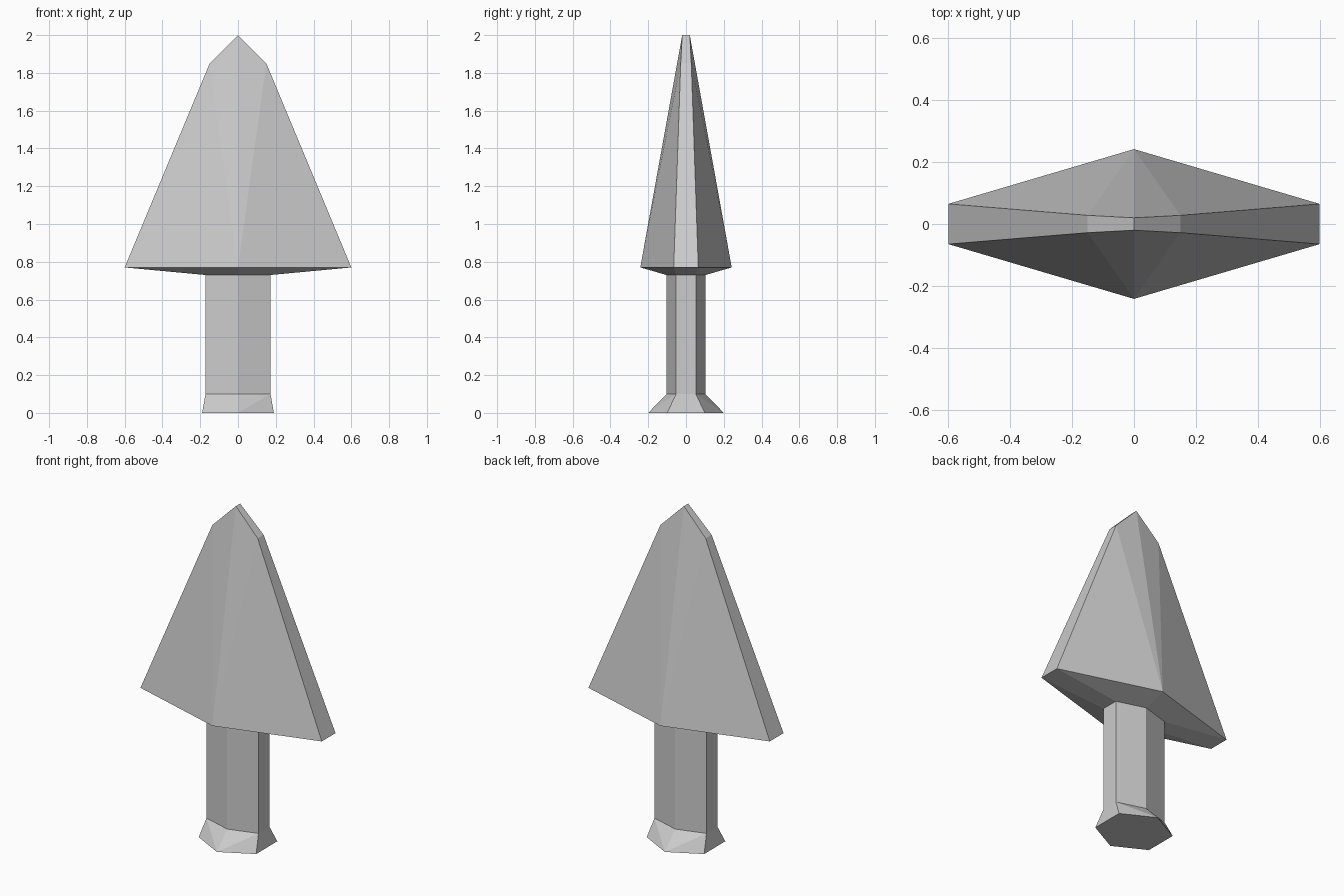
import bpy
import bmesh

cube = bpy.data.objects.get("Cube")
if cube:
    bpy.data.objects.remove(cube, do_unlink=True)

grey = bpy.data.materials.new("light grey")
grey.use_nodes = True
colour = (0.6, 0.6, 0.6, 1)
grey.diffuse_color = colour
grey.node_tree.nodes["Principled BSDF"].inputs["Base Color"].default_value = colour


def hexagon(bm, z, half_width, side, ridge):
    """Ring with a ridge front and back and a narrow flat on each side."""
    a, b, c = half_width, side, ridge
    points = [(0, -c), (a, -b), (a, b), (0, c), (-a, b), (-a, -b)]
    return [bm.verts.new((x, y, z)) for x, y in points]


def bridge(bm, low, high):
    """Join two rings, folding the sloped faces from ridge to side corner."""
    for i in range(6):
        j = (i + 1) % 6
        if i in (1, 4):
            bm.faces.new((low[i], low[j], high[j], high[i]))
        elif i in (0, 3):
            bm.faces.new((low[i], low[j], high[j]))
            bm.faces.new((low[i], high[j], high[i]))
        else:
            bm.faces.new((low[i], low[j], high[i]))
            bm.faces.new((low[j], high[j], high[i]))


def finish(bm, name):
    bmesh.ops.recalc_face_normals(bm, faces=bm.faces)
    mesh = bpy.data.meshes.new(name)
    bm.to_mesh(mesh)
    bm.free()
    mesh.materials.append(grey)
    obj = bpy.data.objects.new(name, mesh)
    bpy.context.collection.objects.link(obj)


# Handle: six-sided shaft with a flared foot
bm = bmesh.new()
sole = hexagon(bm, 0, 0.19, 0.1, 0.2)
ankle = hexagon(bm, 0.1, 0.172, 0.052, 0.103)
top = hexagon(bm, 0.73, 0.172, 0.052, 0.103)
bridge(bm, sole, ankle)
bridge(bm, ankle, top)
bm.faces.new(sole)
bm.faces.new(top)
finish(bm, "handle")

# Blade: shallow underside, wide base, side shoulders and a short top edge
bm = bmesh.new()
socket = hexagon(bm, 0.73, 0.172, 0.052, 0.103)
base = hexagon(bm, 0.77, 0.6, 0.065, 0.242)
bridge(bm, socket, base)
bm.faces.new(socket)
tip = {s: bm.verts.new((0, s * 0.02, 2)) for s in (-1, 1)}
shoulder = {(sx, sy): bm.verts.new((sx * 0.15, sy * 0.028, 1.85))
            for sx in (-1, 1) for sy in (-1, 1)}
corner = {(1, -1): base[1], (1, 1): base[2], (-1, 1): base[4], (-1, -1): base[5]}
ridge = {-1: base[0], 1: base[3]}
for sx in (-1, 1):
    for sy in (-1, 1):
        bm.faces.new((ridge[sy], corner[sx, sy], shoulder[sx, sy]))
        bm.faces.new((ridge[sy], shoulder[sx, sy], tip[sy]))
    bm.faces.new((corner[sx, -1], corner[sx, 1], shoulder[sx, 1], shoulder[sx, -1]))
    bm.faces.new((shoulder[sx, -1], shoulder[sx, 1], tip[1], tip[-1]))
finish(bm, "blade")
